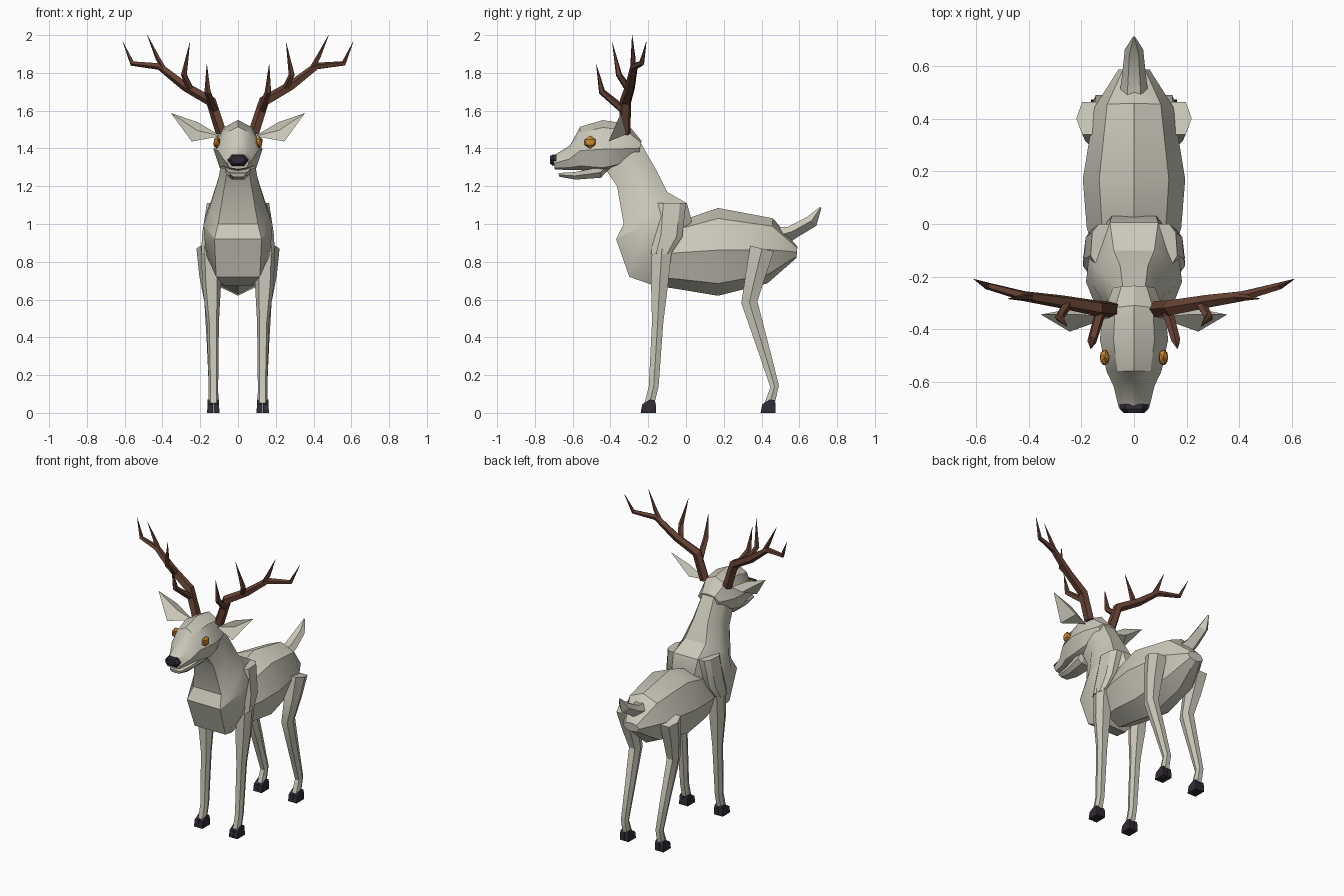
import bpy, bmesh, math
from mathutils import Vector

if "Cube" in bpy.data.objects:
    bpy.data.objects.remove(bpy.data.objects["Cube"])


def material(name, rgb):
    m = bpy.data.materials.new(name)
    m.use_nodes = True
    m.diffuse_color = (*rgb, 1)
    m.node_tree.nodes["Principled BSDF"].inputs["Base Color"].default_value = (*rgb, 1)
    return m


COAT = material("pale grey coat", (0.60, 0.58, 0.49))
HORN = material("antler brown", (0.13, 0.052, 0.033))
HOOF = material("hoof black", (0.03, 0.023, 0.036))
EYE = material("amber eye", (0.60, 0.24, 0.03))


def finish(name, bm, mat, angle=30):
    bmesh.ops.recalc_face_normals(bm, faces=bm.faces)
    me = bpy.data.meshes.new(name)
    bm.to_mesh(me)
    bm.free()
    me.materials.append(mat)
    ob = bpy.data.objects.new(name, me)
    bpy.context.collection.objects.link(ob)
    bpy.ops.object.select_all(action='DESELECT')
    ob.select_set(True)
    bpy.context.view_layer.objects.active = ob
    bpy.ops.object.shade_smooth_by_angle(angle=math.radians(angle))
    return ob


def skin(bm, rings):
    """Bridge rings of points into a closed tube."""
    vs = [[bm.verts.new(p) for p in r] for r in rings]
    n = len(vs[0])
    for a, b in zip(vs, vs[1:]):
        for i in range(n):
            j = (i + 1) % n
            bm.faces.new((a[i], a[j], b[j], b[i]))
    bm.faces.new(vs[0])
    bm.faces.new(vs[-1][::-1])


def loft(name, rings, profile, mat, side=1):
    """Ring: (y, z of one edge, y, z of the other edge, half width, x centre).
    Profile: (position between the edges, width factor), mirrored in x."""
    bm = bmesh.new()
    out = []
    for ya, za, yb, zb, w, xc in rings:
        half = [(u, k * w) for u, k in profile]
        pts = half + [(u, -x) for u, x in reversed(half) if x > 1e-6]
        out.append([(side * (xc + x), ya + (yb - ya) * u, za + (zb - za) * u) for u, x in pts])
    skin(bm, out)
    return finish(name, bm, mat)


def tube(bm, path, radii, side, n=5):
    """Tapered branch along a path."""
    pts = [Vector((side * x, y, z)) for x, y, z in path]
    rings = []
    for i, p in enumerate(pts):
        d = (pts[min(i + 1, len(pts) - 1)] - pts[max(i - 1, 0)]).normalized()
        u = d.cross(Vector((0, 1, 0))).normalized()
        v = d.cross(u)
        rings.append([p + radii[i] * (math.cos(a) * u + math.sin(a) * v)
                      for a in (2 * math.pi * k / n for k in range(n))])
    skin(bm, rings)


ROUND = [(0, 0), (.12, .68), (.48, 1), (.86, .68), (1, 0)]
PANEL = [(0, .5), (.28, .92), (.6, 1), (1, .68)]
HEX = [(0, .6), (.5, 1), (1, .6)]
BOX = [(0, 1), (1, 1)]

# Barrel of the body
loft("body", [
    (-.10, 1.00, -.14, .67, .15, 0),
    (.01, 1.03, -.04, .655, .18, 0),
    (.17, 1.085, .17, .62, .195, 0),
    (.46, 1.03, .43, .685, .15, 0),
    (.59, .88, .585, .82, .06, 0)], ROUND, COAT)

# Neck flowing into the chest
loft("neck_and_chest", [
    (-.24, 1.43, -.42, 1.28, .085, 0),
    (-.16, 1.29, -.365, 1.20, .105, 0),
    (-.10, 1.17, -.33, 1.00, .155, 0),
    (.005, 1.11, -.37, .92, .183, 0),
    (.03, 1.02, -.30, .72, .17, 0),
    (.00, .85, -.17, .675, .11, 0)], PANEL, COAT)

# Head, jaw and nose
loft("head", [
    (-.705, 1.36, -.695, 1.29, .058, 0),
    (-.615, 1.415, -.62, 1.285, .078, 0),
    (-.56, 1.515, -.56, 1.285, .105, 0),
    (-.44, 1.55, -.44, 1.27, .13, 0),
    (-.31, 1.53, -.37, 1.29, .12, 0),
    (-.235, 1.44, -.25, 1.37, .08, 0)],
    [(0, 0), (.14, .6), (.55, 1), (.9, .75), (1, 0)], COAT)
loft("jaw", [
    (-.675, 1.27, -.67, 1.25, .04, 0),
    (-.59, 1.275, -.585, 1.235, .052, 0),
    (-.46, 1.30, -.45, 1.245, .07, 0),
    (-.38, 1.36, -.40, 1.30, .07, 0)], [(0, 1), (.5, 1), (1, .6)], COAT)
loft("nose", [
    (-.72, 1.36, -.72, 1.32, .038, 0),
    (-.705, 1.368, -.705, 1.308, .055, 0),
    (-.685, 1.365, -.685, 1.312, .056, 0)], HEX, HOOF)

# Tail
loft("tail", [
    (.46, .98, .53, .89, .055, 0),
    (.54, .985, .59, .93, .046, 0),
    (.645, 1.04, .69, .99, .035, 0),
    (.71, 1.092, .717, 1.085, .004, 0)], [(0, .5), (.45, 1), (1, 0)], COAT)

for side, tag in ((1, "left"), (-1, "right")):
    # Front leg with its shoulder
    loft(tag + "_shoulder", [
        (-.16, 1.11, 0, 1.11, .06, .105),
        (-.17, .95, -.02, .93, .06, .13),
        (-.185, .84, -.08, .84, .045, .15)], [(0, .6), (.25, 1), (.8, .9), (1, .5)], COAT, side)
    loft(tag + "_front_leg", [
        (-.18, .88, -.075, .86, .045, .15),
        (-.185, .68, -.095, .68, .05, .14),
        (-.18, .48, -.12, .48, .032, .133),
        (-.197, .14, -.145, .14, .025, .13),
        (-.22, .05, -.165, .06, .026, .13)], HEX, COAT, side)

    # Hind leg
    loft(tag + "_hind_leg", [
        (.34, .885, .465, .855, .058, .162),
        (.315, .73, .42, .72, .05, .155),
        (.293, .58, .378, .59, .036, .142),
        (.37, .36, .435, .37, .03, .135),
        (.447, .135, .492, .145, .025, .13),
        (.415, .05, .472, .06, .026, .13)], HEX, COAT, side)

    # Cloven hooves
    for part, y in (("front", 0), ("hind", .635)):
        for toe, x in (("inner", .1145), ("outer", .1475)):
            loft(f"{tag}_{part}_{toe}_hoof", [
                (y - .24, 0, y - .16, 0, .0155, x),
                (y - .232, .045, y - .16, .045, .015, x),
                (y - .19, .072, y - .165, .066, .013, x)], BOX, HOOF, side)

    # Eye
    bm = bmesh.new()
    bmesh.ops.create_icosphere(bm, subdivisions=1, radius=.034)
    for v in bm.verts:
        v.co = Vector((side * .112 + v.co.x * .6, v.co.y - .508, v.co.z + 1.433))
    finish(tag + "_eye", bm, EYE)

    # Cupped leaf-shaped ear
    bm = bmesh.new()
    rim = [(.09, -.355, 1.465), (.215, -.345, 1.54), (.355, -.345, 1.587), (.245, -.41, 1.437)]
    rim = [bm.verts.new((side * x, y, z)) for x, y, z in rim]
    for hub in ((.20, -.315, 1.475), (.215, -.345, 1.495)):
        c = bm.verts.new((side * hub[0], hub[1], hub[2]))
        for i in range(4):
            bm.faces.new((rim[i], rim[(i + 1) % 4], c))
    finish(tag + "_ear", bm, COAT, 20)

    # Antler: main beam and tines
    bm = bmesh.new()
    tube(bm, [(.085, -.325, 1.48), (.14, -.32, 1.65), (.28, -.295, 1.73), (.415, -.275, 1.835),
              (.56, -.235, 1.85), (.61, -.21, 1.965)],
         [.032, .031, .026, .02, .014, .001], side)
    tube(bm, [(.125, -.325, 1.60), (.16, -.445, 1.70), (.165, -.475, 1.845)],
         [.022, .018, .001], side)
    tube(bm, [(.25, -.30, 1.71), (.285, -.355, 1.79), (.255, -.39, 1.96)],
         [.02, .017, .001], side)
    tube(bm, [(.38, -.28, 1.80), (.425, -.28, 1.88), (.48, -.285, 2.0)],
         [.016, .013, .001], side)
    finish(tag + "_antler", bm, HORN)
